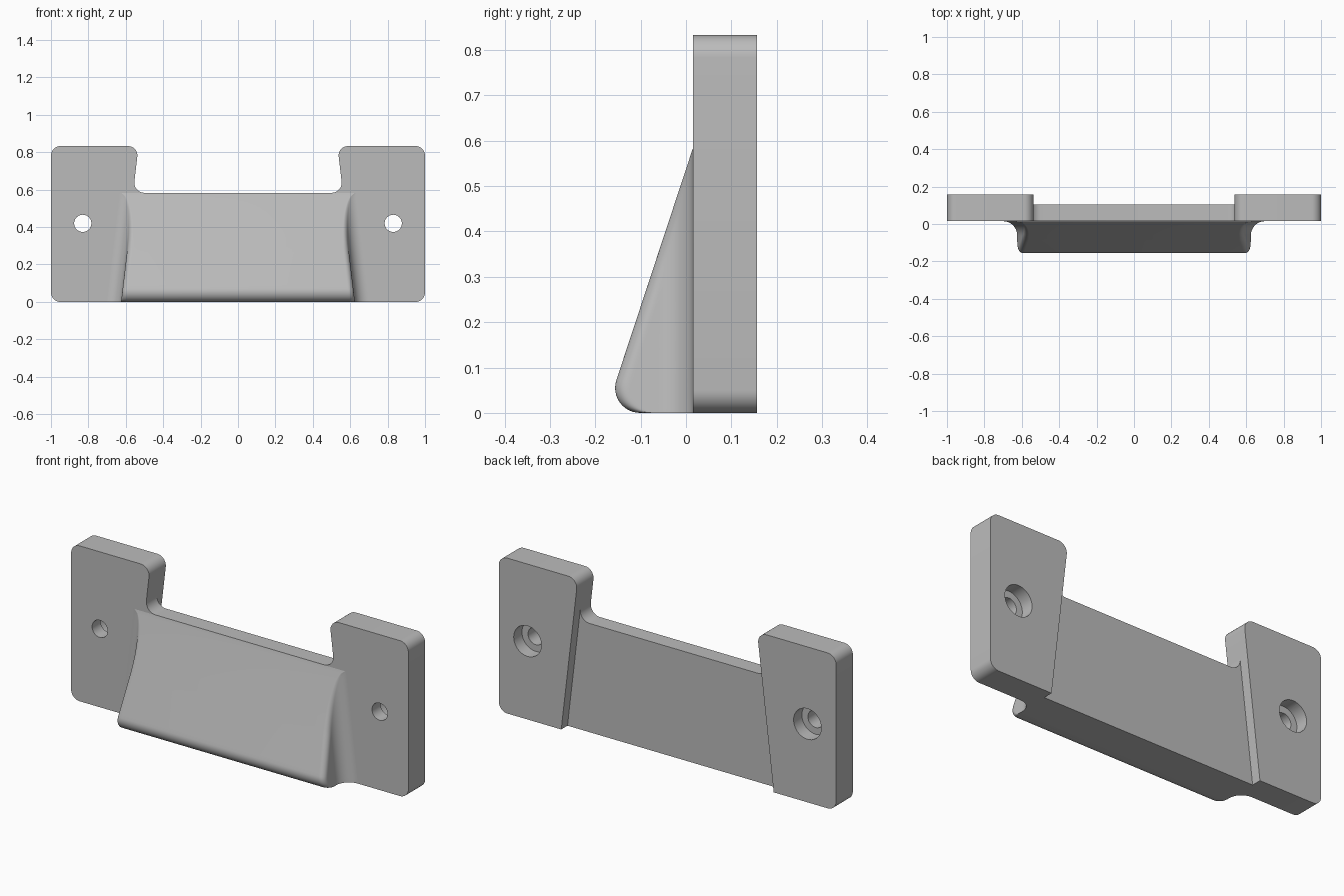
import bpy, bmesh, math
from mathutils import Vector

if "Cube" in bpy.data.objects:
    bpy.data.objects.remove(bpy.data.objects["Cube"], do_unlink=True)

FRONT, BACK, FLOOR = 0.015, 0.157, 0.104   # plate depths along y
TOP, NOTCH = 0.833, 0.583                  # heights
HOLE_X, HOLE_Z = 0.83, 0.42
SLOPE = 0.33                               # lean of the sloped front

grey = bpy.data.materials.new("light grey")
grey.use_nodes = True
colour = (0.5, 0.5, 0.5, 1)
grey.diffuse_color = colour
grey.node_tree.nodes["Principled BSDF"].inputs["Base Color"].default_value = colour


def wall(z):
    """Half width of the tapered middle section."""
    return 0.63 - 0.118 * z


def arc(a, corner, b, r, steps=10):
    """Points of a fillet at a corner between directions to a and b."""
    a, c, b = Vector(a), Vector(corner), Vector(b)
    u, v = (a - c).normalized(), (b - c).normalized()
    half = u.angle(v) / 2
    centre = c + (u + v).normalized() * r / math.sin(half)
    start = c + u * r / math.tan(half) - centre
    end = c + v * r / math.tan(half) - centre
    total = start.angle(end)
    pts = []
    for i in range(steps + 1):
        t = i / steps
        p = (start * math.sin((1 - t) * total) + end * math.sin(t * total)) / math.sin(total)
        pts.append(tuple(centre + p))
    return pts


def finish(name, bm):
    bmesh.ops.recalc_face_normals(bm, faces=bm.faces)
    mesh = bpy.data.meshes.new(name)
    bm.to_mesh(mesh)
    bm.free()
    mesh.materials.append(grey)
    ob = bpy.data.objects.new(name, mesh)
    bpy.context.collection.objects.link(ob)
    return ob


def smooth(ob):
    bpy.ops.object.select_all(action='DESELECT')
    ob.select_set(True)
    bpy.context.view_layer.objects.active = ob
    bpy.ops.object.shade_smooth_by_angle(angle=math.radians(30))


def prism(name, outline, y0, y1):
    """Extrude an x-z outline along y."""
    bm = bmesh.new()
    face = bm.faces.new([bm.verts.new((x, y0, z)) for x, z in outline])
    new = bmesh.ops.extrude_face_region(bm, geom=[face])["geom"]
    bmesh.ops.translate(bm, vec=(0, y1 - y0, 0),
                        verts=[g for g in new if isinstance(g, bmesh.types.BMVert)])
    return finish(name, bm)


def circle(x, z, r, n=40):
    return [(x + r * math.cos(2 * math.pi * i / n), z + r * math.sin(2 * math.pi * i / n))
            for i in range(n)]


def cut(ob, cutter):
    mod = ob.modifiers.new("cut", 'BOOLEAN')
    mod.operation, mod.solver, mod.object = 'DIFFERENCE', 'EXACT', cutter
    bpy.context.view_layer.objects.active = ob
    bpy.ops.object.modifier_apply(modifier=mod.name)
    bpy.data.objects.remove(cutter, do_unlink=True)


# Mounting blocks with counterbored screw holes
for side, label in ((1, "left"), (-1, "right")):
    corners = [(wall(0), 0), (1, 0), (1, TOP), (wall(TOP), TOP)]
    outline = [corners[0]]
    for i in (1, 2, 3):
        outline += arc(corners[i - 1], corners[i], corners[(i + 1) % 4], 0.05)
    block = prism(label + "_mounting_block", [(side * x, z) for x, z in outline], FRONT, BACK)
    cut(block, prism("hole_cutter", circle(side * HOLE_X, HOLE_Z, 0.046), FRONT - 0.1, BACK + 0.1))
    cut(block, prism("bore_cutter", circle(side * HOLE_X, HOLE_Z, 0.082), BACK - 0.07, BACK + 0.1))
    smooth(block)

# Middle slab, filleted up into the blocks
half = [(wall(0), 0)] + arc((wall(TOP), TOP), (wall(NOTCH), NOTCH), (0, NOTCH), 0.055)
smooth(prism("middle_slab", half + [(-x, z) for x, z in reversed(half)], FRONT, FLOOR))

# Sloped front wedge: horizontal sections stacked up the height
R, FLARE, EDGE = 0.055, 0.075, 0.03
lean = math.atan(SLOPE)
z_tan = R + R * math.sin(lean)
y_centre = FRONT - SLOPE * (NOTCH - z_tan) + R * math.cos(lean)
rows = []
for i in range(13):                        # rounded lower lip
    a = -math.pi / 2 + (math.pi / 2 + lean) * i / 12
    rows.append((R + R * math.sin(a), y_centre - R * math.cos(a)))
for i in range(1, 33):                     # straight slope
    z = z_tan + (NOTCH - 0.001 - z_tan) * i / 32
    rows.append((z, FRONT - SLOPE * (NOTCH - z)))


def section(z, front, steps=28):
    """Half section with a concave flare at the plate and a rounded front edge."""
    depth = FRONT - front
    edge = min(EDGE, depth * 0.3)
    pts = []
    for i in range(steps + 1):
        y = FRONT - depth * (1 - math.cos(math.pi * i / steps)) / 2
        x = wall(z) - 0.005
        d = y - (FRONT - FLARE)
        if d > 0:
            x += FLARE - math.sqrt(max(0, FLARE ** 2 - d ** 2))
        d = front + edge - y
        if d > 0:
            x -= edge - math.sqrt(max(0, edge ** 2 - d ** 2))
        pts.append((x, y, z))
    return pts + [(-x, y, z) for x, y, z in reversed(pts)]


bm = bmesh.new()
grid = [[bm.verts.new(p) for p in section(z, front)] for z, front in rows]
for low, high in zip(grid, grid[1:]):
    for j in range(len(low) - 1):
        bm.faces.new((low[j], low[j + 1], high[j + 1], high[j]))
bm.faces.new(grid[0])
smooth(finish("sloped_front_wedge", bm))
